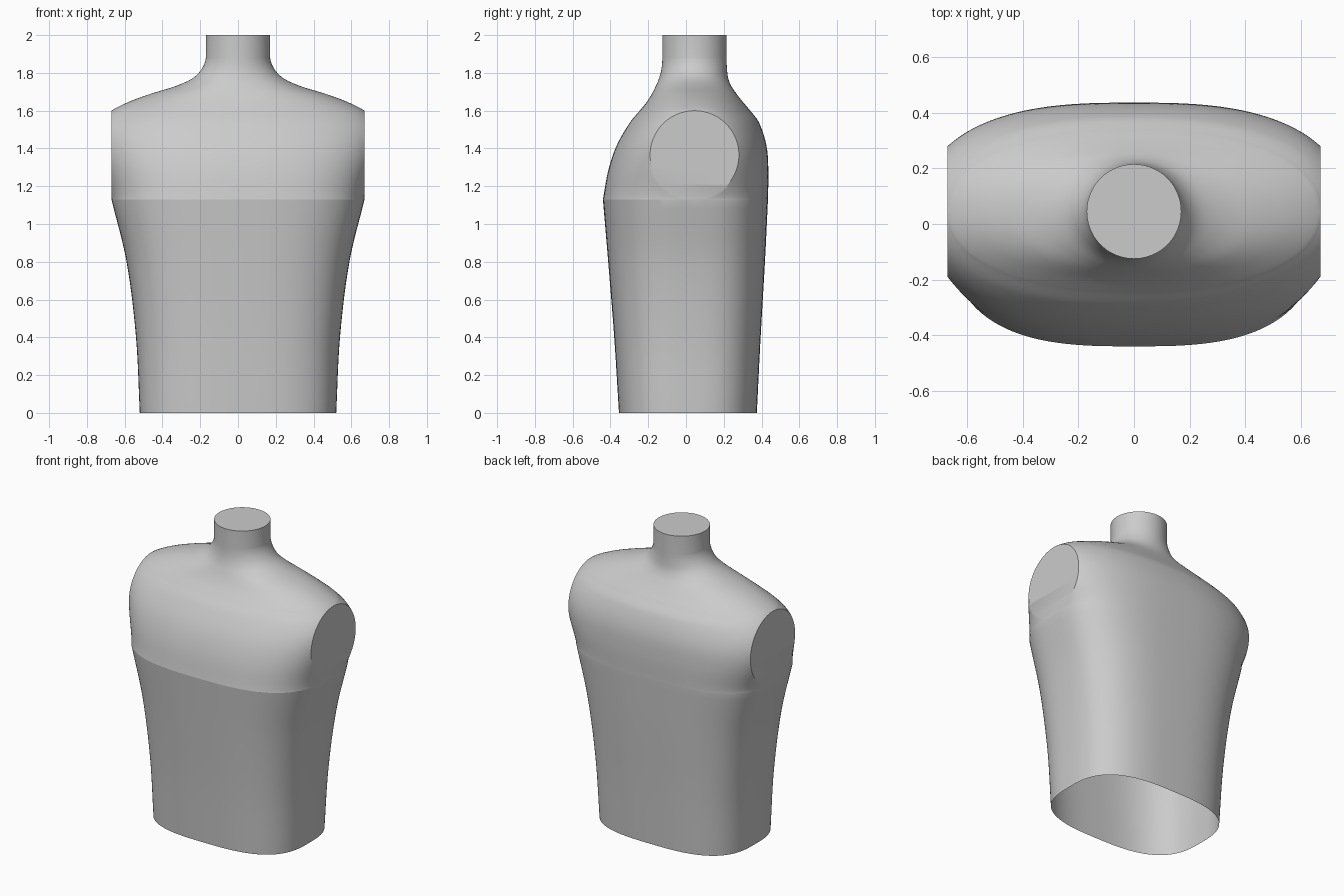
import bpy, bmesh
from math import pi, sin, cos, asin, sqrt, radians

cube = bpy.data.objects.get("Cube")
if cube:
    bpy.data.objects.remove(cube)

ARM_X, ARM_Y, ARM_Z, ARM_R = 0.67, 0.045, 1.365, 0.235
CHEST_Z, SHOULDER_Z = ARM_Z - ARM_R, ARM_Z + ARM_R
HALF = 56  # segments in the front or back half of a ring

# Profile rows: height, half width, front y, back y, squareness
WAIST = [
    (0.0, 0.52, -0.355, 0.375, 2.9),
    (0.4, 0.54, -0.38, 0.395, 2.9),
    (0.8, 0.59, -0.412, 0.418, 2.9),
    (CHEST_Z, 0.67, -0.44, 0.434, 2.9),
]
CHEST = [
    (CHEST_Z, 0.67, -0.44, 0.434, 2.9),
    (1.29, 0.74, -0.41, 0.436, 2.7),
    (1.42, 0.76, -0.365, 0.425, 2.5),
    (1.54, 0.74, -0.295, 0.385, 2.3),
    (SHOULDER_Z, 0.67, -0.245, 0.34, 2.2),
    (1.65, 0.57, -0.205, 0.298, 2.15),
    (1.69, 0.46, -0.18, 0.267, 2.1),
    (1.73, 0.33, -0.16, 0.24, 2.05),
    (1.77, 0.243, -0.143, 0.224, 2.0),
    (1.82, 0.193, -0.13, 0.217, 2.0),
    (1.88, 0.17, -0.125, 0.215, 2.0),
    (2.0, 0.17, -0.125, 0.215, 2.0),
]


def sample(rows, z):
    """Smooth interpolation of a profile table at height z."""
    def slope(i, k):
        lo, hi = max(i - 1, 0), min(i + 1, len(rows) - 1)
        return (rows[hi][k] - rows[lo][k]) / (rows[hi][0] - rows[lo][0])
    i = max(j for j in range(len(rows) - 1) if j == 0 or rows[j][0] <= z)
    h = rows[i + 1][0] - rows[i][0]
    t = (z - rows[i][0]) / h
    s = t * t * (3 - 2 * t)
    return [rows[i][k] * (1 - s) + rows[i + 1][k] * s
            + h * t * (1 - t) * ((1 - t) * slope(i, k) - t * slope(i + 1, k))
            for k in range(1, 5)]


def ring(z):
    """Rounded section, cut flat at the arm openings."""
    width, front, back, n = sample(WAIST if z <= CHEST_Z else CHEST, z)
    mid = 0.01 + (ARM_Y - 0.01) * min(z / CHEST_Z, 1)
    arm = sqrt(max(ARM_R ** 2 - (z - ARM_Z) ** 2, 0))
    if arm < 1e-4:
        arm = 0
    points = []
    for side, depth in ((-1, mid - front), (1, back - mid)):
        start = asin((arm / depth) ** (n / 2))
        a = ARM_X / cos(start) ** (2 / n) if arm else width
        for i in range(HALF + 1):
            ang = start + (pi - 2 * start) * i / HALF
            c = cos(ang)
            x = a * abs(c) ** (2 / n) * (1 if c > 0 else -1)
            y = mid + side * depth * max(sin(ang), 0) ** (2 / n)
            points.append((x * side, y, z))
    return points


# Ring heights, closer together at the arm circle ends and the neck curve
heights = [CHEST_Z * i / 24 for i in range(24)]
heights += [ARM_Z - ARM_R * cos(pi * i / 40) for i in range(40)]
heights += [SHOULDER_Z + (1.88 - SHOULDER_Z) * i / 40 for i in range(41)]
heights += [2.0]

# Torso skin with neck cap and open hem
bm = bmesh.new()
rings = [[bm.verts.new(p) for p in ring(z)] for z in heights]
for low, high in zip(rings, rings[1:]):
    for i in range(len(low)):
        j = (i + 1) % len(low)
        bm.faces.new((low[j], low[i], high[i], high[j]))
bm.faces.new(rings[-1])
bmesh.ops.remove_doubles(bm, verts=bm.verts, dist=1e-5)
bmesh.ops.recalc_face_normals(bm, faces=bm.faces)
mesh = bpy.data.meshes.new("torso")
bm.to_mesh(mesh)
bm.free()
torso = bpy.data.objects.new("torso", mesh)
bpy.context.collection.objects.link(torso)

# Plain grey material
grey = bpy.data.materials.new("mannequin grey")
grey.use_nodes = True
colour = (0.6, 0.6, 0.6, 1)
grey.diffuse_color = colour
grey.node_tree.nodes["Principled BSDF"].inputs["Base Color"].default_value = colour
mesh.materials.append(grey)

# Smooth skin, with a crease under the chest at the front
bpy.ops.object.select_all(action="DESELECT")
torso.select_set(True)
bpy.context.view_layer.objects.active = torso
bpy.ops.object.shade_smooth_by_angle(angle=radians(30))
for edge in mesh.edges:
    ends = [mesh.vertices[v].co for v in edge.vertices]
    if all(abs(p.z - CHEST_Z) < 1e-4 and p.y < -0.1 for p in ends):
        edge.use_edge_sharp = True
